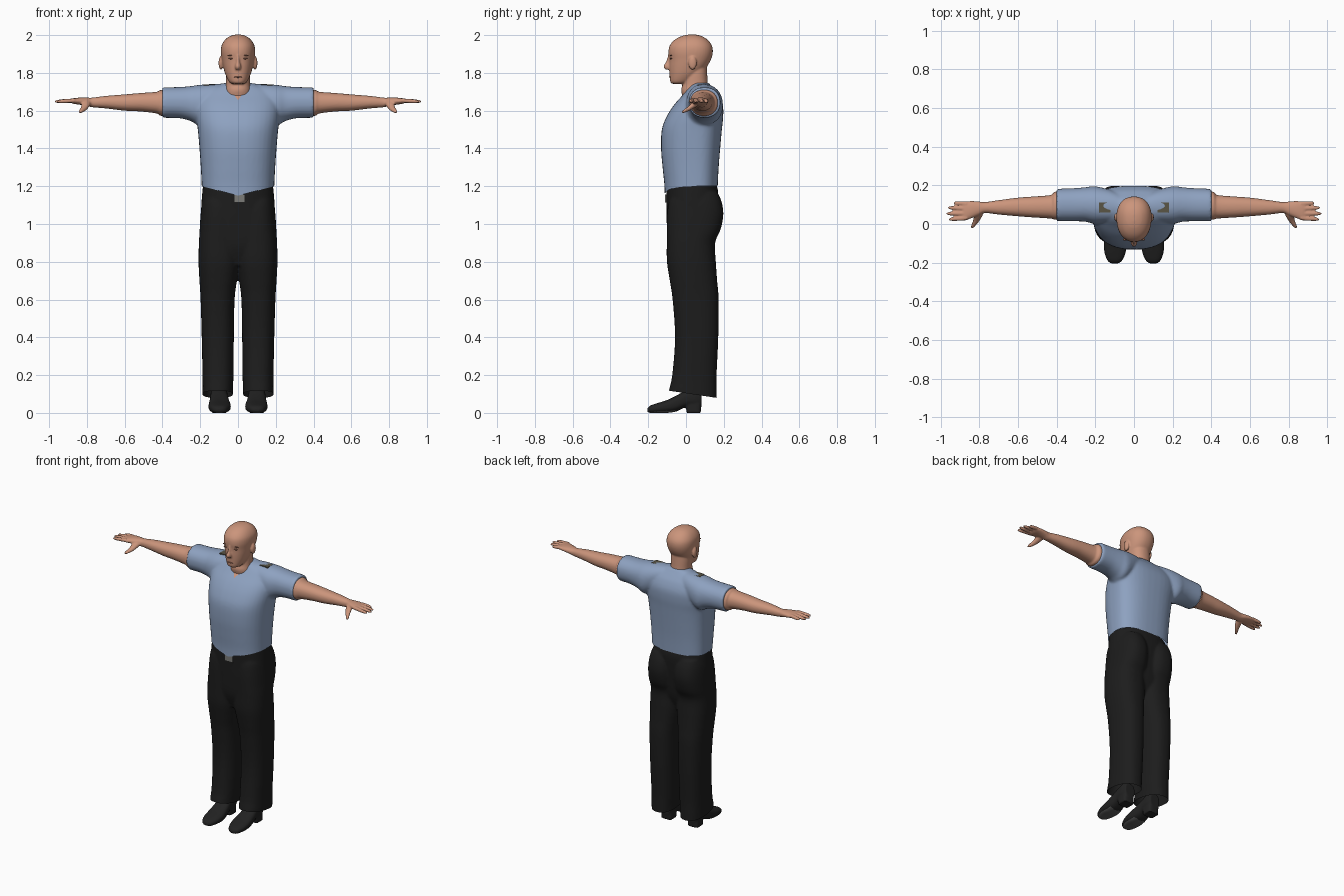
import bpy, bmesh, math
from mathutils import Matrix, Vector

default = bpy.data.objects.get("Cube")
if default:
    bpy.data.objects.remove(default, do_unlink=True)


def material(name, color):
    mat = bpy.data.materials.new(name)
    mat.use_nodes = True
    mat.diffuse_color = (*color, 1)
    shader = next(n for n in mat.node_tree.nodes if n.type == 'BSDF_PRINCIPLED')
    shader.inputs["Base Color"].default_value = (*color, 1)
    shader.inputs["Roughness"].default_value = 0.8
    return mat


SKIN = material("skin", (0.60, 0.30, 0.20))
SHIRT = material("shirt blue", (0.27, 0.36, 0.53))
TROUSERS = material("trouser black", (0.012, 0.012, 0.012))
LEATHER = material("shoe black", (0.016, 0.016, 0.016))
SOLE = material("sole grey", (0.10, 0.10, 0.10))
METAL = material("buckle grey", (0.20, 0.20, 0.19))
BADGE = material("badge olive", (0.10, 0.09, 0.06))
BROWN = material("feature brown", (0.28, 0.12, 0.08))


def smooth_rows(rows, steps=4):
    """Insert rows between the given ones along a smooth curve."""
    rows = [rows[0]] + list(rows) + [rows[-1]]
    out = []
    for a, b, c, d in zip(rows, rows[1:], rows[2:], rows[3:]):
        for k in range(steps):
            t = k / steps
            out.append([q + t / 2 * (r - p + t * (2*p - 5*q + 4*r - s + t * (3*q - p - 3*r + s)))
                        for p, q, r, s in zip(a, b, c, d)])
    return out + [list(rows[-1])]


def loft(bm, axis, rows, power=2.2, bias=0.5, mirror=False, segments=40):
    """Rounded tube along an axis; each row is (position, a min, a max, b min, b max)."""
    place = {'x': lambda p, a, b: (p, a, b),
             'y': lambda p, a, b: (a, p, b),
             'z': lambda p, a, b: (a, b, p)}[axis]
    for side in ((1, -1) if mirror else (1,)):
        rings = []
        for p, a0, a1, b0, b1 in smooth_rows(rows):
            ring = []
            mid_a, mid_b = (a0 + a1) / 2, b0 + bias * (b1 - b0)
            for i in range(segments):
                angle = math.tau * i / segments
                c, s = math.cos(angle), math.sin(angle)
                u = math.copysign(abs(c) ** (2 / power), c)
                v = math.copysign(abs(s) ** (2 / power), s)
                a = mid_a + u * (a1 - a0) / 2
                b = mid_b + v * ((b1 - mid_b) if v > 0 else (mid_b - b0))
                co = Vector(place(p, a, b))
                co.x *= side
                ring.append(bm.verts.new(co))
            rings.append(ring)
        for low, high in zip(rings, rings[1:]):
            for i in range(segments):
                j = (i + 1) % segments
                bm.faces.new((low[i], low[j], high[j], high[i]))
        bm.faces.new(rings[0])
        bm.faces.new(rings[-1])


def symmetric(rows):
    """Turn (position, half width, front, back) rows into loft rows."""
    return [(p, -w, w, f, b) for p, w, f, b in rows]


def ellipsoid(bm, loc, radii):
    matrix = Matrix.Translation(loc) @ Matrix.Diagonal((*radii, 1))
    bmesh.ops.create_uvsphere(bm, u_segments=20, v_segments=12, radius=1, matrix=matrix)


def finish(name, bm, mats):
    mesh = bpy.data.meshes.new(name)
    bmesh.ops.recalc_face_normals(bm, faces=bm.faces)
    bm.to_mesh(mesh)
    bm.free()
    for mat in mats:
        mesh.materials.append(mat)
    obj = bpy.data.objects.new(name, mesh)
    bpy.context.collection.objects.link(obj)
    mesh.shade_smooth()
    return obj


def fuse(name, bm, voxel, iterations, mats, edit=None):
    """Blend overlapping volumes into one skin, then optionally cut and colour it."""
    obj = finish(name, bm, mats)
    remesh = obj.modifiers.new("blend", 'REMESH')
    remesh.mode = 'VOXEL'
    remesh.voxel_size = voxel
    relax = obj.modifiers.new("relax", 'SMOOTH')
    relax.factor, relax.iterations = 0.5, iterations
    evaluated = obj.evaluated_get(bpy.context.evaluated_depsgraph_get())
    result = bmesh.new()
    result.from_mesh(evaluated.to_mesh())
    evaluated.to_mesh_clear()
    obj.modifiers.clear()
    for face in result.faces:
        face.material_index = 0
        face.smooth = True
    if edit:
        edit(result)
    result.to_mesh(obj.data)
    result.free()
    return obj


def cut(bm, co, normal):
    bmesh.ops.bisect_plane(bm, geom=bm.verts[:] + bm.edges[:] + bm.faces[:],
                           dist=1e-5, plane_co=co, plane_no=normal)


def remove(bm, rule):
    doomed = [f for f in bm.faces if rule(f.calc_center_median())]
    bmesh.ops.delete(bm, geom=doomed, context='FACES')


# Head with neck, nose and ears
bm = bmesh.new()
loft(bm, 'z', symmetric([
    (1.742, .028, -.070, -.010), (1.752, .046, -.083, .02), (1.79, .066, -.087, .07),
    (1.83, .078, -.089, .108), (1.87, .086, -.089, .132), (1.91, .091, -.093, .142),
    (1.945, .087, -.086, .137), (1.975, .069, -.060, .115), (1.995, .042, -.022, .082),
    (2.003, .012, .015, .05)]), bias=.55)
loft(bm, 'z', symmetric([
    (1.62, .08, .0, .13), (1.70, .07, -.025, .125), (1.74, .064, -.018, .116),
    (1.80, .064, -.01, .112), (1.85, .06, .0, .11)]))
loft(bm, 'z', symmetric([
    (1.895, .007, -.096, -.06), (1.86, .010, -.106, -.06), (1.835, .016, -.119, -.06),
    (1.818, .014, -.110, -.06)]))
for side in (1, -1):
    ellipsoid(bm, (side * .091, .035, 1.852), (.012, .022, .036))
fuse("head", bm, .005, 4, [SKIN])

# Eyes, brows and lips
bm = bmesh.new()
for side in (1, -1):
    ellipsoid(bm, (side * .038, -.080, 1.876), (.014, .006, .004))
    ellipsoid(bm, (side * .040, -.080, 1.893), (.018, .006, .003))
ellipsoid(bm, (0, -.084, 1.778), (.021, .006, .004))
finish("face_details", bm, [BROWN])


# Shirt: trunk and sleeves, with a pointed neckline and hem
def tailor(bm):
    for side in (1, -1):
        cut(bm, (0, 0, 1.655), (-1.4 * side, 0, 1))
        cut(bm, (0, 0, 1.15), (-.26 * side, 0, 1))
    cut(bm, (0, 0, 1.2), (0, 0, 1))
    remove(bm, lambda c: c.z < (min(1.2, 1.15 + .26 * abs(c.x)) if c.y < .03 else 1.2))
    for face in bm.faces:
        c = face.calc_center_median()
        if c.y < .06 and c.z > 1.655 + 1.4 * abs(c.x):
            face.material_index = 1


bm = bmesh.new()
loft(bm, 'z', symmetric([
    (1.10, .188, -.112, .165), (1.2, .192, -.114, .168), (1.3, .197, -.124, .173),
    (1.4, .204, -.132, .181), (1.5, .213, -.128, .190), (1.57, .222, -.102, .197),
    (1.63, .224, -.064, .195), (1.68, .21, -.020, .175), (1.71, .18, .005, .152),
    (1.735, .11, .025, .13), (1.748, .065, .04, .12)]), power=2.5, bias=.6)
loft(bm, 'x', [
    (.04, .03, .14, 1.62, 1.744), (.12, .01, .175, 1.58, 1.742), (.2, .0, .195, 1.525, 1.737),
    (.25, .012, .19, 1.545, 1.73), (.31, .014, .185, 1.56, 1.725), (.40, .014, .182, 1.562, 1.724)],
    mirror=True)
fuse("shirt", bm, .008, 6, [SHIRT, SKIN], tailor)

# Arms with hands, fingers and thumbs
bm = bmesh.new()
loft(bm, 'x', [
    (.30, .02, .165, 1.575, 1.71), (.404, .022, .168, 1.572, 1.71), (.43, .028, .15, 1.585, 1.70),
    (.52, .034, .142, 1.596, 1.693), (.6, .040, .136, 1.60, 1.686), (.7, .049, .123, 1.612, 1.678),
    (.77, .057, .113, 1.618, 1.669), (.80, .045, .116, 1.625, 1.669), (.84, .030, .119, 1.632, 1.669),
    (.87, .019, .116, 1.636, 1.666), (.885, .023, .112, 1.642, 1.662)], mirror=True)
for start, end, tip in ((.105, .108, .932), (.080, .084, .962), (.054, .054, .970), (.030, .024, .958)):
    rows = []
    for t, r in ((0, .011), (.5, .011), (.85, .009), (1, .004)):
        x, y, z = .865 + t * (tip - .865), start + t * (end - start), 1.654 - .006 * t
        rows.append((x, y - r, y + r, z - r, z + r))
    loft(bm, 'x', rows, mirror=True, segments=16)
loft(bm, 'y', [
    (.07, .775, .82, 1.63, 1.66), (.04, .785, .828, 1.612, 1.648), (.015, .80, .833, 1.598, 1.625),
    (-.01, .82, .843, 1.588, 1.607), (-.022, .832, .844, 1.586, 1.597)], mirror=True, segments=20)
fuse("arms", bm, .005, 3, [SKIN])


# Trousers: hips and two legs with slanted hems
def hem(bm):
    cut(bm, (0, 0, .104), (0, .15, 1))
    remove(bm, lambda c: c.z + .15 * c.y < .104)


bm = bmesh.new()
loft(bm, 'z', symmetric([
    (.78, .10, -.06, .10), (.88, .19, -.095, .14), (1.0, .199, -.102, .158),
    (1.1, .194, -.103, .168), (1.17, .189, -.104, .170), (1.215, .184, -.104, .160)]), power=2.4)
loft(bm, 'z', [
    (.05, .027, .188, -.100, .162), (.12, .027, .188, -.090, .162), (.2, .024, .188, -.073, .162),
    (.4, .022, .192, -.058, .171), (.6, .018, .198, -.071, .173), (.70, .006, .204, -.086, .165),
    (.8, -.008, .209, -.101, .158), (.9, -.008, .207, -.102, .154), (.97, -.004, .203, -.102, .183),
    (1.05, .0, .198, -.10, .198), (1.12, .008, .190, -.09, .188), (1.17, .03, .175, -.06, .165)],
    power=2.4, mirror=True)
fuse("trousers", bm, .008, 5, [TROUSERS], hem)


# Shoes with heels and grey front soles
def paint_soles(bm):
    for face in bm.faces:
        c = face.calc_center_median()
        if face.normal.z < -.8 and c.z < .02 and c.y < -.06:
            face.material_index = 1


bm = bmesh.new()
loft(bm, 'y', [
    (-.205, .085, .115, .006, .022), (-.19, .062, .136, 0, .038), (-.15, .044, .152, 0, .052),
    (-.1, .038, .156, 0, .068), (-.05, .045, .152, .008, .092), (0, .053, .147, .03, .12),
    (.05, .055, .145, .03, .14), (.082, .064, .136, .035, .13)], power=2.6, mirror=True)
loft(bm, 'z', [
    (0, .06, .14, .005, .078), (.025, .06, .14, .0, .08), (.06, .06, .14, -.005, .082)],
    power=4, mirror=True)
fuse("shoes", bm, .005, 2, [LEATHER, SOLE], paint_soles)


# Belt buckle and shoulder badges
def plate(name, loc, size, mat):
    bm = bmesh.new()
    bmesh.ops.create_cube(bm, size=1, matrix=Matrix.Translation(loc) @ Matrix.Diagonal((*size, 1)))
    finish(name, bm, [mat]).data.shade_flat()


plate("belt_buckle", (.008, -.107, 1.136), (.06, .009, .042), METAL)
for side, label in ((1, "left"), (-1, "right")):
    plate(label + "_shoulder_badge", (side * .152, .085, 1.735), (.06, .05, .009), BADGE)
